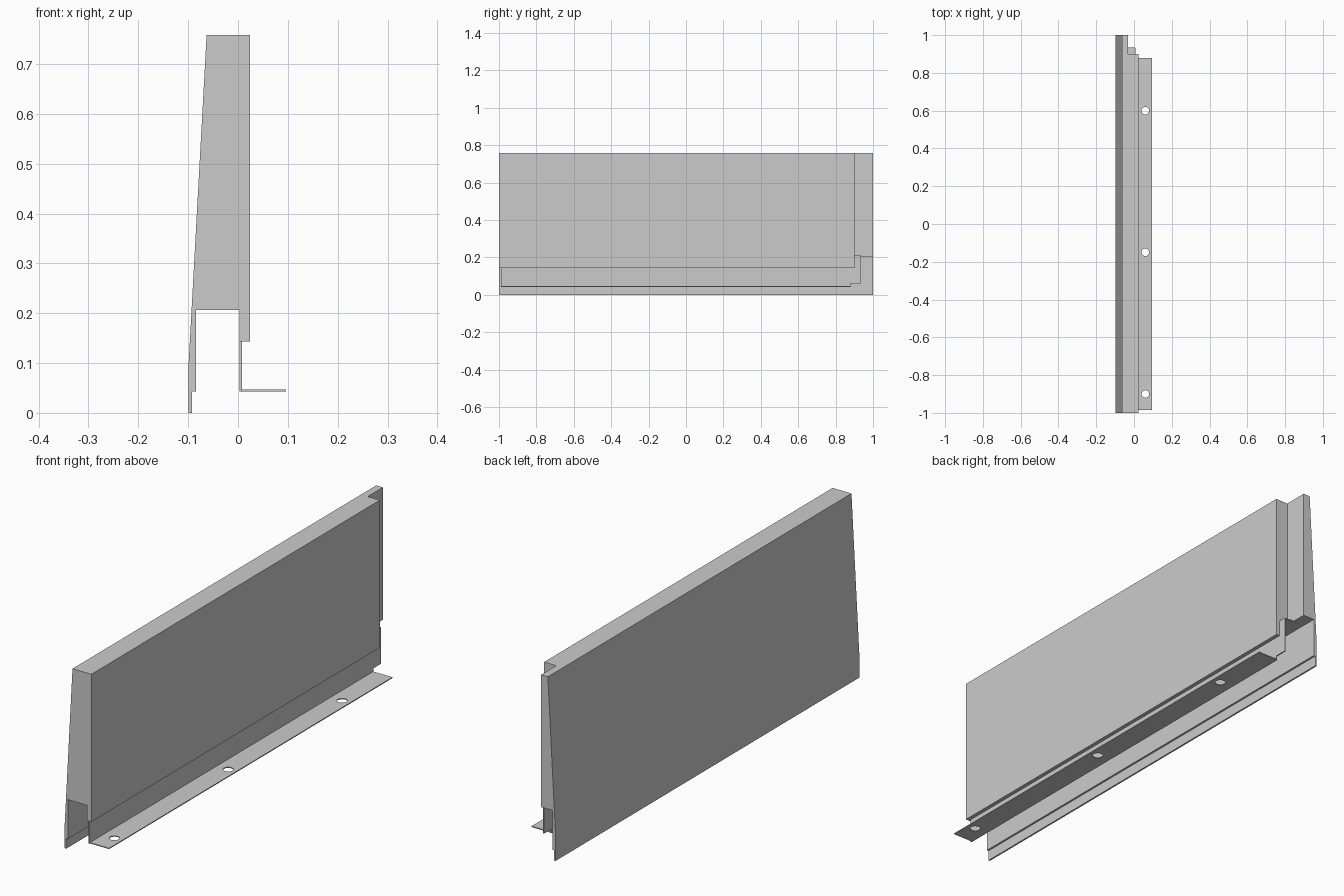
import bpy, bmesh
from mathutils import Vector

if "Cube" in bpy.data.objects:
    bpy.data.objects.remove(bpy.data.objects["Cube"])


def prism(name, pts, axis, a, b):
    """Extrude a 2D outline along one axis from a to b."""
    place = {'x': lambda p, d: (d, p[0], p[1]),
             'y': lambda p, d: (p[0], d, p[1]),
             'z': lambda p, d: (p[0], p[1], d)}[axis]
    bm = bmesh.new()
    face = bm.faces.new([bm.verts.new(place(p, a)) for p in pts])
    ext = bmesh.ops.extrude_face_region(bm, geom=[face])
    step = Vector(place((0, 0), b - a))
    bmesh.ops.translate(bm, vec=step, verts=[v for v in ext['geom'] if isinstance(v, bmesh.types.BMVert)])
    bmesh.ops.recalc_face_normals(bm, faces=bm.faces)
    mesh = bpy.data.meshes.new(name)
    bm.to_mesh(mesh)
    bm.free()
    obj = bpy.data.objects.new(name, mesh)
    bpy.context.collection.objects.link(obj)
    return obj


def rect(u0, v0, u1, v1):
    return [(u0, v0), (u1, v0), (u1, v1), (u0, v1)]


def cut(obj, cutter):
    """Subtract the cutter, apply, and remove it."""
    mod = obj.modifiers.new("cut", 'BOOLEAN')
    mod.operation, mod.solver, mod.object = 'DIFFERENCE', 'EXACT', cutter
    bpy.context.view_layer.objects.active = obj
    bpy.ops.object.modifier_apply(modifier=mod.name)
    bpy.data.objects.remove(cutter)


# Tapered wall panel with a stepped skirt and a hollow underside
panel = prism("wall_panel", [
    (-0.099, 0), (-0.092, 0), (-0.092, 0.043), (-0.084, 0.043),
    (-0.084, 0.2065), (0.0035, 0.2065), (0.0035, 0.143), (0.024, 0.143),
    (0.024, 0.758), (-0.063, 0.758), (-0.099, 0.1)], 'y', -1, 1)

# Full-height corner notch at the rear end
cut(panel, prism("notch_cutter", rect(-0.032, 0.9, 0.2, 1.2), 'z', -0.1, 0.9))
# Remaining strip of the cavity roof stays on the tapered side
prism("bracket_top", rect(-0.06, -0.99, 0.004, 0.935), 'z', 0.206, 0.21)

# Upright web of the mounting bracket, stepped at the rear
prism("bracket_web", [
    (-0.99, 0.043), (0.88, 0.043), (0.88, 0.06), (0.932, 0.06),
    (0.932, 0.21), (-0.99, 0.21)], 'x', 0.003, 0.008)

# Outward flange with three screw holes
flange = prism("bracket_flange", rect(0.007, -0.986, 0.096, 0.88), 'z', 0.043, 0.047)
for y in (-0.9, -0.15, 0.6):
    bpy.ops.mesh.primitive_cylinder_add(vertices=32, radius=0.02, depth=0.1,
                                        location=(0.06, y, 0.045))
    cut(flange, bpy.context.object)
